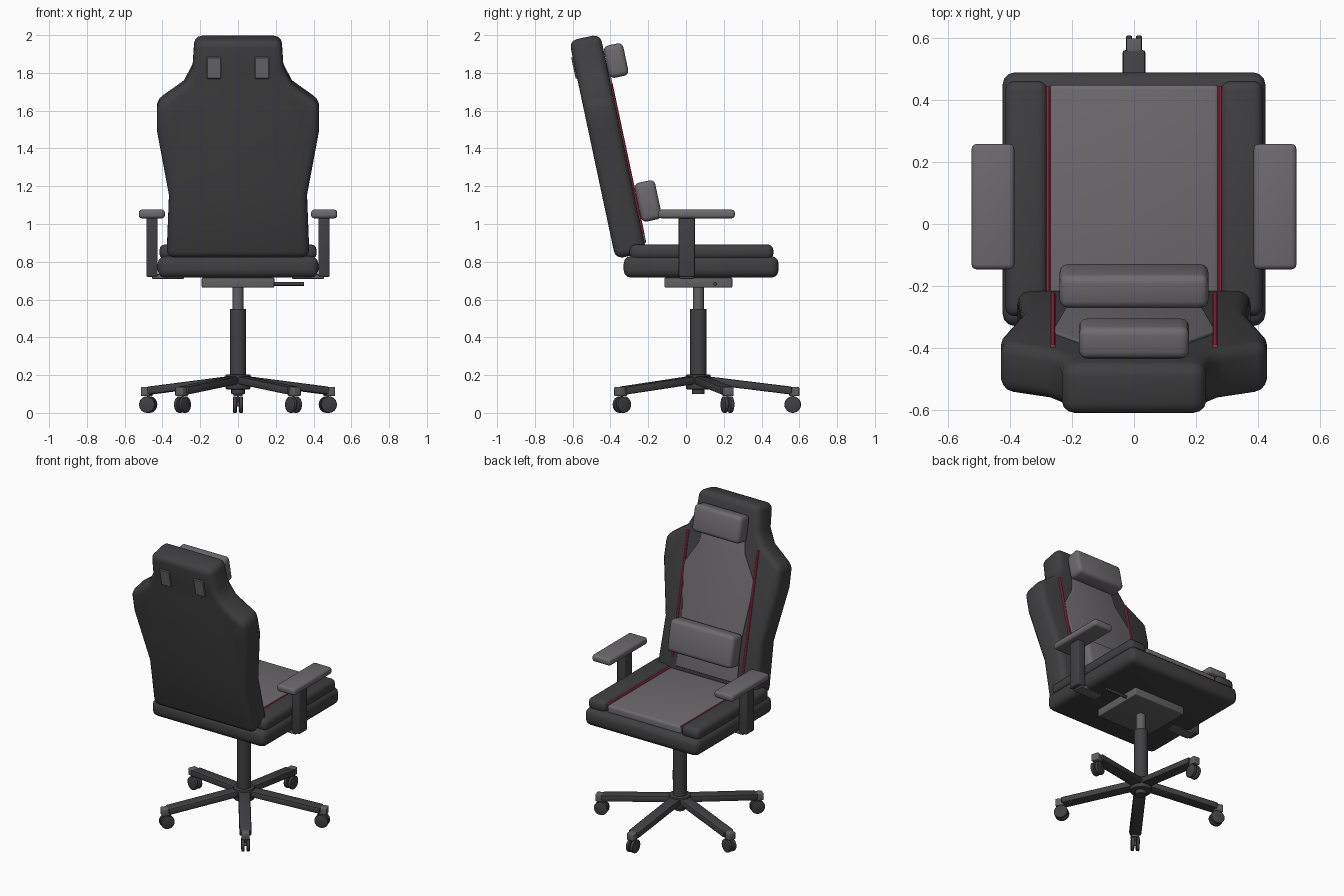
import bpy, bmesh
from math import radians
from mathutils import Matrix, Vector

if "Cube" in bpy.data.objects:
    bpy.data.objects.remove(bpy.data.objects["Cube"], do_unlink=True)


def material(name, rgb):
    m = bpy.data.materials.new(name)
    m.use_nodes = True
    m.diffuse_color = (*rgb, 1)
    bsdf = m.node_tree.nodes["Principled BSDF"]
    bsdf.inputs["Base Color"].default_value = (*rgb, 1)
    bsdf.inputs["Roughness"].default_value = 0.6
    return m


LEATHER = material("dark leather", (0.05, 0.05, 0.053))
FABRIC = material("grey fabric", (0.155, 0.145, 0.155))
PLASTIC = material("dark plastic", (0.052, 0.052, 0.056))
METAL = material("grey metal", (0.12, 0.12, 0.123))
RED = material("red piping", (0.5, 0.035, 0.08))
I = Matrix.Identity(4)
parts = []


def finish(bm, name, mat, frame, bevel=0, segments=3):
    if bevel:
        edges = [e for e in bm.edges if e.calc_face_angle(0) > radians(35)]
        bmesh.ops.bevel(bm, geom=edges, offset=bevel, segments=segments,
                        profile=0.5, affect='EDGES', clamp_overlap=False)
    bm.transform(frame)
    bmesh.ops.recalc_face_normals(bm, faces=bm.faces)
    me = bpy.data.meshes.new(name)
    bm.to_mesh(me)
    bm.free()
    me.materials.append(mat)
    ob = bpy.data.objects.new(name, me)
    bpy.context.collection.objects.link(ob)
    parts.append(ob)
    return ob


def box(name, mat, centre, size, bevel=0.01, frame=I, tilt=0, segments=3):
    bm = bmesh.new()
    bmesh.ops.create_cube(bm, size=1, matrix=Matrix.Diagonal((*size, 1)))
    place = Matrix.Translation(centre) @ Matrix.Rotation(radians(tilt), 4, 'X')
    return finish(bm, name, mat, frame @ place, bevel, segments)


def rod(name, mat, start, end, radius, frame=I, sides=24, bevel=0):
    a, b = Vector(start), Vector(end)
    turn = (b - a).to_track_quat('Z', 'Y').to_matrix().to_4x4()
    bm = bmesh.new()
    bmesh.ops.create_cone(bm, cap_ends=True, segments=sides, radius1=radius,
                          radius2=radius, depth=(b - a).length)
    return finish(bm, name, mat, frame @ Matrix.Translation((a + b) / 2) @ turn, bevel, 2)


def slab(name, mat, half, y0, y1, bevel, frame):
    """Symmetric outline in x/z, given by its right half, extruded along y."""
    outline = half + [(-x, z) for x, z in reversed(half)]
    bm = bmesh.new()
    face = bm.faces.new([bm.verts.new((x, y0, z)) for x, z in outline])
    new = bmesh.ops.extrude_face_region(bm, geom=[face])["geom"]
    bmesh.ops.translate(bm, vec=(0, y1 - y0, 0),
                        verts=[v for v in new if isinstance(v, bmesh.types.BMVert)])
    return finish(bm, name, mat, frame, bevel)


# Seat
box("seat_base", LEATHER, (0, 0.08, 0.773), (0.85, 0.82, 0.115), 0.04)
box("seat_centre_panel", FABRIC, (0, 0.085, 0.84), (0.55, 0.73, 0.07), 0.015)

# Reclined backrest
TILT = 12
BACK = Matrix.Translation((0, -0.373, 0.815)) @ Matrix.Rotation(radians(TILT), 4, 'X')
THICK = 0.168
slab("backrest", LEATHER,
     [(0.23, 1.181), (0.24, 1.03), (0.285, 0.94), (0.43, 0.835),
      (0.43, 0.69), (0.365, 0.335), (0.378, 0)], 0, THICK, 0.04, BACK)
slab("backrest_centre_panel", FABRIC,
     [(0.145, 1.02), (0.17, 0.86), (0.257, 0.71), (0.257, 0.63),
      (0.218, 0.3), (0.23, 0.05)], THICK - 0.02, THICK + 0.009, 0.006, BACK)

# Pillows
box("lumbar_pillow", FABRIC, (0, -0.2, 1.122), (0.48, 0.11, 0.21), 0.026, tilt=TILT)
box("head_pillow", FABRIC, (0, -0.37, 1.865), (0.356, 0.105, 0.175), 0.026, tilt=TILT)

# Paired parts on both sides
for side, s in (("left", 1), ("right", -1)):
    box(side + "_seat_bolster", LEATHER, (s * 0.348, 0.082, 0.852),
        (0.136, 0.76, 0.08), 0.03)
    rod(side + "_seat_piping", RED, (s * 0.277, -0.22, 0.872),
        (s * 0.277, 0.445, 0.872), 0.007, sides=10)
    rod(side + "_back_piping", RED, (s * 0.262, THICK + 0.002, 0.1),
        (s * 0.262, THICK + 0.002, 0.91), 0.008, BACK, sides=10)
    box(side + "_pillow_strap", FABRIC, (s * 0.127, 0, 1.035),
        (0.075, 0.016, 0.118), 0.004, BACK, segments=1)
    # Armrests
    box(side + "_arm_post", PLASTIC, (s * 0.455, 0.004, 0.88), (0.06, 0.085, 0.32), 0.008)
    box(side + "_arm_bracket", METAL, (s * 0.37, 0.004, 0.722), (0.17, 0.075, 0.024), 0.004)
    box(side + "_arm_pad", FABRIC, (s * 0.456, 0.056, 1.053), (0.138, 0.405, 0.046), 0.016)

# Tilt mechanism and gas lift
CY = 0.065
box("tilt_mechanism", METAL, (0, CY, 0.69), (0.385, 0.36, 0.052), 0.006)
rod("height_lever", PLASTIC, (0.15, 0.155, 0.683), (0.35, 0.155, 0.683), 0.01, sides=12)
rod("gas_piston", METAL, (0, CY, 0.53), (0, CY, 0.67), 0.029)
rod("gas_cylinder", PLASTIC, (0, CY, 0.15), (0, CY, 0.55), 0.043)

# Five-star base with casters
rod("base_hub", PLASTIC, (0, CY, 0.125), (0, CY, 0.203), 0.066, bevel=0.006)
rod("base_plug", PLASTIC, (0, CY, 0.1), (0, CY, 0.13), 0.034)
for i in range(5):
    star = Matrix.Translation((0, CY, 0)) @ Matrix.Rotation(radians(72 * i), 4, 'Z')
    n = "_" + str(i + 1)
    box("base_leg" + n, PLASTIC, (0, 0.265, 0.146), (0.074, 0.465, 0.042),
        0.009, star, tilt=-7, segments=2)
    box("caster_housing" + n, METAL, (0, 0.508, 0.113), (0.05, 0.054, 0.048), 0.006, star)
    rod("caster_axle" + n, METAL, (-0.02, 0.5, 0.045), (0.02, 0.5, 0.045), 0.012, star)
    rod("caster_fork" + n, METAL, (0, 0.5, 0.045), (0, 0.5, 0.1), 0.006, star, sides=10)
    for s in (-1, 1):
        rod("caster_wheel" + n, PLASTIC, (s * 0.006, 0.5, 0.044),
            (s * 0.026, 0.5, 0.044), 0.044, star, bevel=0.005)

# Smooth shading with sharp edges kept
bpy.ops.object.select_all(action='DESELECT')
for ob in parts:
    ob.select_set(True)
bpy.context.view_layer.objects.active = parts[0]
bpy.ops.object.shade_smooth_by_angle(angle=radians(35))
